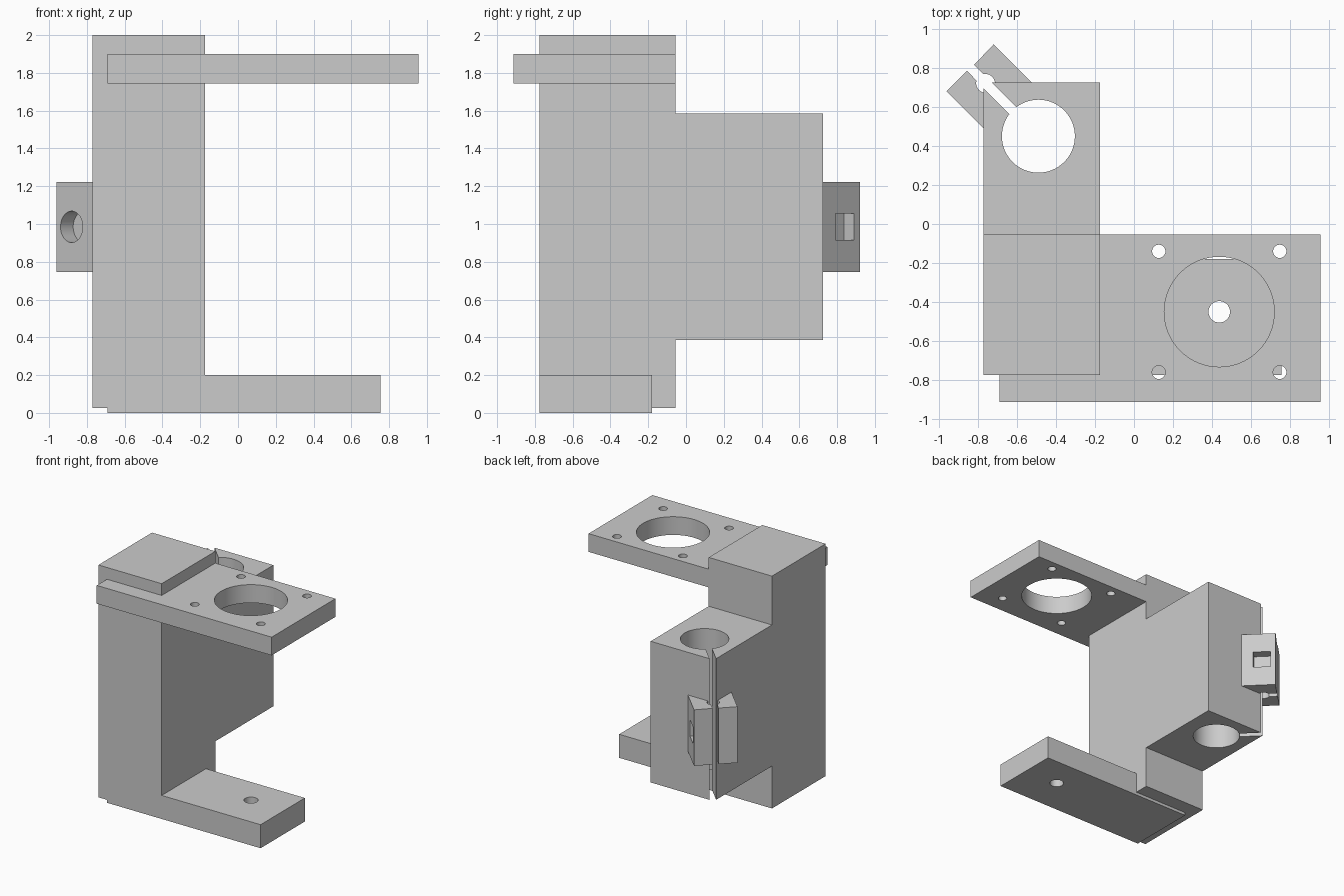
import bpy, bmesh, math
from mathutils import Vector, Matrix

cube = bpy.data.objects.get("Cube")
if cube:
    bpy.data.objects.remove(cube, do_unlink=True)

GREY = (0.6, 0.6, 0.6, 1.0)
mat = bpy.data.materials.new("plain grey")
mat.use_nodes = True
mat.diffuse_color = GREY
mat.node_tree.nodes["Principled BSDF"].inputs["Base Color"].default_value = GREY


def make_object(name, bm):
    bmesh.ops.recalc_face_normals(bm, faces=bm.faces)
    mesh = bpy.data.meshes.new(name)
    bm.to_mesh(mesh)
    bm.free()
    mesh.materials.append(mat)
    ob = bpy.data.objects.new(name, mesh)
    bpy.context.collection.objects.link(ob)
    return ob


def prism(name, profile, axis, lo, hi):
    """Extrude a 2D profile along the x, y or z axis."""
    def place(p, t):
        return {"x": (t, p[0], p[1]), "y": (p[0], t, p[1]), "z": (p[0], p[1], t)}[axis]
    bm = bmesh.new()
    face = bm.faces.new([bm.verts.new(place(p, lo)) for p in profile])
    out = bmesh.ops.extrude_face_region(bm, geom=[face])
    verts = [g for g in out["geom"] if isinstance(g, bmesh.types.BMVert)]
    bmesh.ops.translate(bm, verts=verts, vec=place((0, 0), hi - lo))
    return make_object(name, bm)


def frame(center, direction):
    return Matrix.Translation(center) @ direction.to_track_quat("Z", "Y").to_matrix().to_4x4()


def rod(center, radius, length, direction=Vector((0, 0, 1))):
    bm = bmesh.new()
    bmesh.ops.create_cone(bm, cap_ends=True, segments=64, radius1=radius, radius2=radius,
                          depth=length, matrix=frame(center, direction))
    return make_object("cutter", bm)


def block(center, size, direction):
    bm = bmesh.new()
    bmesh.ops.create_cube(bm, size=1, matrix=frame(center, direction) @ Matrix.Diagonal((*size, 1)))
    return make_object("cutter", bm)


def cut(ob, cutters):
    """Subtract the cutters, bake the result and shade it."""
    for c in cutters:
        m = ob.modifiers.new("cut", "BOOLEAN")
        m.operation, m.solver, m.object = "DIFFERENCE", "EXACT", c
    dg = bpy.context.evaluated_depsgraph_get()
    mesh = bpy.data.meshes.new_from_object(ob.evaluated_get(dg))
    ob.modifiers.clear()
    ob.data = mesh
    for c in cutters:
        bpy.data.objects.remove(c, do_unlink=True)
    bpy.ops.object.select_all(action="DESELECT")
    ob.select_set(True)
    bpy.context.view_layer.objects.active = ob
    bpy.ops.object.shade_smooth_by_angle(angle=math.radians(30))


# Shared dimensions
LEFT, INNER = -0.77, -0.175
FRONT, MID, BACK = -0.775, -0.055, 0.725
ARM_X, ARM_Y = 0.437, -0.45
BORE = Vector((-0.49, 0.45, 0.985))
OUT = Vector((-1, 1, 0)).normalized()
ACROSS = Vector((1, 1, 0)).normalized()

# Column with the clamp block behind it, bored and slit at the corner
body = prism("column_and_clamp_block",
             [(FRONT, 0.025), (MID, 0.025), (MID, 0.385), (BACK, 0.385),
              (BACK, 1.585), (MID, 1.585), (MID, 2.0), (FRONT, 2.0)], "x", LEFT, INNER)
cut(body, [rod(BORE, 0.187, 2), block(BORE + OUT * 0.3, (0.6, 2, 0.05), ACROSS)])

# Upper plate wrapping the front of the column
plate = prism("upper_plate",
              [(-0.69, -0.912), (0.955, -0.912), (0.955, MID), (INNER, MID),
               (INNER, FRONT), (-0.69, FRONT)], "z", 1.745, 1.9)
holes = [rod((ARM_X, ARM_Y, 1.8), 0.282, 1)]
for sx in (-1, 1):
    for sy in (-1, 1):
        holes.append(rod((ARM_X + sx * 0.31, ARM_Y + sy * 0.31, 1.8), 0.034, 1))
cut(plate, holes)

# Lower arm with a thin pad under the column
arm = prism("lower_arm",
            [(-0.69, 0), (0.755, 0), (0.755, 0.2), (INNER, 0.2),
             (INNER, 0.025), (-0.69, 0.025)], "y", FRONT, -0.18)
cut(arm, [rod((ARM_X, ARM_Y, 0.1), 0.055, 1)])

# Clamp ears either side of the slit, with a screw hole through both
screw = BORE + OUT * 0.383
nut_ear = prism("nut_ear", [(-0.72, 0.92), (-0.82, 0.815), (-0.73, BACK), (-0.525, BACK)],
                "z", 0.745, 1.222)
cut(nut_ear, [rod(screw, 0.048, 1),
              block(screw + ACROSS * 0.192, (0.14, 0.14, 0.2), ACROSS)])
screw_ear = prism("screw_ear", [(-0.96, 0.68), (-0.855, 0.785), (LEFT, 0.695), (LEFT, 0.49)],
                  "z", 0.745, 1.222)
cut(screw_ear, [rod(screw, 0.048, 1), rod(screw - ACROSS * 0.175, 0.083, 0.2, ACROSS)])
